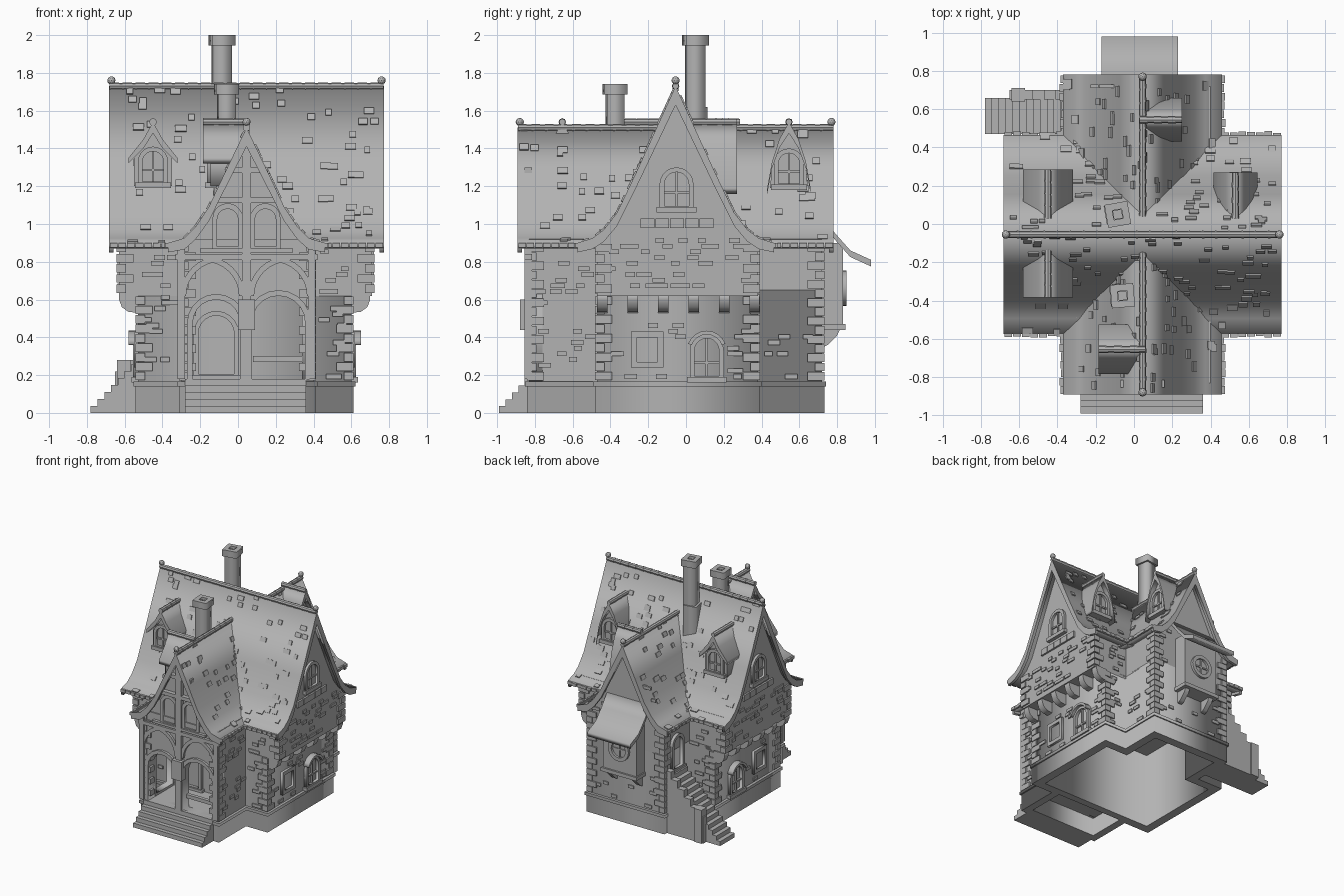
import bpy, bmesh, math, random
from mathutils import Matrix, Vector

random.seed(4)
cube = bpy.data.objects.get("Cube")
if cube:
    bpy.data.objects.remove(cube)

stone = bpy.data.materials.new("plain_grey")
stone.use_nodes = True
GREY = (0.45, 0.45, 0.45, 1)
stone.diffuse_color = GREY
stone.node_tree.nodes["Principled BSDF"].inputs["Base Color"].default_value = GREY

# Each frame turns (u, v, depth) into world space
X, Y, Z = Vector((1, 0, 0)), Vector((0, 1, 0)), Vector((0, 0, 1))
FRAMES = {"x": (Y, Z, X), "y": (X, Z, -Y), "z": (X, Y, Z)}


def basis(a, b, c):
    return Matrix((a, b, c)).transposed().to_4x4()


def add(name, mesh):
    ob = bpy.data.objects.new(name, mesh)
    mesh.materials.clear()
    mesh.materials.append(stone)
    bpy.context.collection.objects.link(ob)
    return ob


def panel(name, axis, p0, p1, outer, *holes):
    """Flat outline with holes, thickened from p0 to p1 along an axis."""
    cu = bpy.data.curves.new(name, "CURVE")
    cu.dimensions, cu.fill_mode, cu.extrude = "2D", "BOTH", abs(p1 - p0) / 2
    for loop in (outer, *holes):
        sp = cu.splines.new("POLY")
        sp.points.add(len(loop) - 1)
        for pt, (u, v) in zip(sp.points, loop):
            pt.co = (u, v, 0, 1)
        sp.use_cyclic_u = True
    tmp = bpy.data.objects.new("outline", cu)
    bpy.context.collection.objects.link(tmp)
    dg = bpy.context.evaluated_depsgraph_get()
    mesh = bpy.data.meshes.new_from_object(tmp.evaluated_get(dg))
    bpy.data.objects.remove(tmp)
    f = FRAMES[axis]
    depth = (p0 + p1) / 2 * (-1 if axis == "y" else 1)
    mesh.transform(basis(*f) @ Matrix.Translation((0, 0, depth)))
    return add(name, mesh)


def blocks(name, mats):
    bm = bmesh.new()
    for m in mats:
        bmesh.ops.create_cube(bm, size=1, matrix=m)
    mesh = bpy.data.meshes.new(name)
    bm.to_mesh(mesh)
    bm.free()
    return add(name, mesh)


def span(x0, x1, y0, y1, z0, z1):
    return Matrix.LocRotScale(((x0 + x1) / 2, (y0 + y1) / 2, (z0 + z1) / 2), None,
                              (x1 - x0, y1 - y0, z1 - z0))


def slab(axis, pos, t, u0, u1, v0, v1):
    a, b = pos - t / 2, pos + t / 2
    return span(a, b, u0, u1, v0, v1) if axis == "x" else span(u0, u1, a, b, v0, v1)


def arc(u, v, r, a0, a1, n):
    return [(u + r * math.cos(math.radians(a0 + (a1 - a0) * i / n)),
             v + r * math.sin(math.radians(a0 + (a1 - a0) * i / n))) for i in range(n + 1)]


def ring(u, v, r, n, turn=0):
    return arc(u, v, r, turn, turn + 360, n)[:-1]


def arch(c, half, z0, z1):
    return [(c - half, z0), (c + half, z0)] + arc(c, z1 - half, half, 0, 180, 10)


def grow(poly, d):
    """Offset a right-angled outline outward."""
    out = []
    for i, p in enumerate(poly):
        a, b = Vector(poly[i - 1]), Vector(poly[(i + 1) % len(poly)])
        e, f = (Vector(p) - a).normalized(), (b - Vector(p)).normalized()
        out.append((p[0] + d * (e.y + f.y), p[1] - d * (e.x + f.x)))
    return out


def mirror(c, half):
    return [(c - u, z) for u, z in reversed(half)] + [(c + u, z) for u, z in half if u > 0]


# Roofs: curved shell, barge boards, shingles, ridge tiles and finials
def ridge(name, axis, c, z, p0, p1, r=0.02):
    bm = bmesh.new()
    d = X if axis == "x" else Y
    n = max(2, round((p1 - p0) / 0.07))
    step = (p1 - p0) / n
    rot = d.to_track_quat("Z", "Y").to_matrix().to_4x4()
    for i in range(n):
        t = p0 + step * (i + 0.5)
        pos = (t, c, z) if axis == "x" else (c, t, z)
        bmesh.ops.create_cone(bm, cap_ends=True, segments=8, radius1=r, radius2=r * 0.85,
                              depth=step, matrix=Matrix.Translation(pos) @ rot)
    mesh = bpy.data.meshes.new(name)
    bm.to_mesh(mesh)
    bm.free()
    add(name, mesh)


def roof(name, axis, c, half, p0, p1, shingles=0, boards=()):
    def shell(drop):
        top = mirror(c, half)
        w = half[-1][0]
        low = [(u, z - drop * (0.5 + 0.5 * (1 - abs(u - c) / w))) for u, z in top]
        return top + low[::-1]
    panel(name, axis, p0, p1, shell(0.06))
    ridge(name + "_ridge", axis, c, half[0][1], p0, p1, 0.02)
    for e in boards:
        panel(name + "_barge_board", axis, e - 0.012, e + 0.012, shell(0.1))
        bm = bmesh.new()
        pos = (e, c, half[0][1] + 0.03) if axis == "x" else (c, e, half[0][1] + 0.03)
        bmesh.ops.create_icosphere(bm, subdivisions=2, radius=0.022, matrix=Matrix.Translation(pos))
        mesh = bpy.data.meshes.new(name + "_finial")
        bm.to_mesh(mesh)
        bm.free()
        add(name + "_finial", mesh)
    along, across = (X, Y) if axis == "x" else (Y, X)
    mats = []
    for s in (-1, 1):
        for (u0, z0), (u1, z1) in zip(half, half[1:]):
            d = across * s * (u1 - u0) + Z * (z1 - z0)
            length = d.length
            d.normalize()
            nrm = along.cross(d)
            nrm = nrm if nrm.z > 0 else -nrm
            for i in range(int(shingles * length)):
                k = random.random()
                pos = (along * random.uniform(p0 + 0.03, p1 - 0.03) + across * (c + s * (u0 + (u1 - u0) * k))
                       + Z * (z0 + (z1 - z0) * k) + nrm * 0.002)
                size = Matrix.Diagonal((random.uniform(0.03, 0.06), 0.035, 0.012, 1))
                mats.append(Matrix.Translation(pos) @ basis(along, d, nrm) @ size)
        # ragged row of tiles along the eave
        n = round((p1 - p0) / 0.045)
        for i in range(n):
            u, z = half[-1]
            pos = along * (p0 + (i + 0.5) * (p1 - p0) / n) + across * (c + s * u) + Z * (z - 0.012)
            if shingles:
                mats.append(Matrix.LocRotScale(pos, None, along * 0.04 + across * random.uniform(0.02, 0.04) + Z * 0.025))
    if mats:
        blocks(name + "_shingles", mats)


MAIN = [(0, 1.73), (0.21, 1.27), (0.31, 1.06), (0.38, 0.97), (0.44, 0.925), (0.52, 0.9)]
WING = [(0, 1.51), (0.12, 1.26), (0.2, 1.09), (0.27, 0.985), (0.33, 0.925), (0.415, 0.9)]
roof("main_roof", "x", -0.055, MAIN, -0.68, 0.77, 80, (-0.67, 0.76))
roof("front_wing_roof", "y", 0.045, WING, -0.89, -0.1, 40, (-0.88,))
roof("back_wing_roof", "y", 0.045, WING, 0.0, 0.78, 40, (0.77,))

# Lower walls: hollow ring, open underneath
FOOT = [(-0.53, -0.47), (0.6, -0.47), (0.6, 0.38), (0.4, 0.38), (0.4, 0.72),
        (-0.3, 0.72), (-0.3, 0.38), (-0.53, 0.38)]
CROSS = FOOT[:1] + [(-0.3, -0.47), (-0.3, -0.83), (0.4, -0.83), (0.4, -0.47)] + FOOT[1:]
panel("lower_walls", "z", 0, 0.65, FOOT, grow(FOOT, -0.06))
panel("plinth", "z", 0, 0.14, grow(CROSS, 0.012), grow(CROSS, -0.05))
panel("plinth_ledge", "z", 0.14, 0.165, grow(CROSS, 0.022), grow(CROSS, -0.05))
blocks("upper_walls", [span(-0.63, 0.71, -0.47, 0.38, 0.62, 0.93), span(-0.3, 0.4, -0.83, 0.72, 0.64, 0.92)])


def gable(name, axis, c, w, half, p0, p1):
    prof = [(u, z - 0.04) for u, z in half if u < w]
    panel(name, axis, p0, p1, mirror(c, prof + [(w, 0.9)]))


gable("right_gable", "x", -0.05, 0.42, MAIN, 0.63, 0.71)
gable("left_gable", "x", -0.05, 0.42, MAIN, -0.63, -0.55)
gable("front_gable", "y", 0.045, 0.35, WING, -0.82, -0.75)
gable("back_gable", "y", 0.045, 0.35, WING, 0.65, 0.72)

# Open porch with two front arches and one side arch
ARCHES = [(-0.115, 0.125, 0.6), (0.215, 0.14, 0.62)]
panel("porch_front", "y", -0.83, -0.76, [(-0.3, 0.15), (0.4, 0.15), (0.4, 0.66), (-0.3, 0.66)],
      *[arch(c, h, 0.18, t) for c, h, t in ARCHES])
for c, h, t in ARCHES:
    panel("porch_arch_stones", "y", -0.85, -0.82, arch(c, h + 0.03, 0.18, t + 0.03), arch(c, h, 0.17, t))
side = [(-0.8, 0.15), (-0.45, 0.15), (-0.45, 0.66), (-0.8, 0.66)]
panel("porch_right_wall", "x", 0.34, 0.4, side)
panel("porch_left_wall", "x", -0.3, -0.24, side, arch(-0.63, 0.11, 0.2, 0.58))
blocks("porch_floor", [span(-0.29, 0.39, -0.8, -0.45, 0.15, 0.18)])
blocks("porch_rail", [span(0.08, 0.35, -0.8, -0.77, 0.27, 0.3)])
blocks("front_steps", [span(-0.28, 0.36, -0.99 + i * 0.034, -0.8, i * 0.036, i * 0.036 + 0.036) for i in range(5)])

# Timber frame on the front gable
beams = [(-0.33, 0.42, 0.81, 0.84), (0.02, 0.07, 0.18, 1.45), (-0.13, 0.22, 1.11, 1.14), (-0.07, 0.16, 1.27, 1.3),
         (-0.32, -0.28, 0.18, 0.9), (0.37, 0.41, 0.18, 0.9), (-0.2, 0.29, 0.85, 0.87)]
blocks("timber_beams", [slab("y", -0.835, 0.04, *b) for b in beams])
blocks("centre_bracket", [span(0, 0.09, -0.88, -0.82, 0.44, 0.6)])
for s in (-1, 1):
    for cu, a in ((0.22, 90), (0.14, 0)):
        lo, hi = (a, a + 90) if s > 0 else (90 - a, 180 - a)
        c = 0.045 + s * cu
        panel("curved_brace", "y", -0.85, -0.82, arc(c, 0.62, 0.21, lo, hi, 8) + arc(c, 0.62, 0.18, hi, lo, 8))
    c = 0.045 + s * 0.1
    panel("gable_arch_frame", "y", -0.84, -0.81, arch(c, 0.08, 0.86, 1.11), arch(c, 0.055, 0.88, 1.08))


# Windows and doors
def window(name, axis, pos, c, half, z0, z1, bars=True):
    panel(name + "_frame", axis, pos - 0.02, pos + 0.02, arch(c, half, z0, z1),
          arch(c, half - 0.025, z0 + 0.025, z1 - 0.025))
    items = [slab(axis, pos, 0.06, c - half - 0.015, c + half + 0.015, z0 - 0.01, z0 + 0.02)]
    if bars:
        items += [slab(axis, pos, 0.02, c - 0.006, c + 0.006, z0, z1 - 0.02),
                  slab(axis, pos, 0.02, c - half, c + half, z0 + half, z0 + half + 0.012)]
    blocks(name + "_bars", items)


for side, up, low in (("right", 0.71, 0.605), ("left", -0.63, -0.535)):
    window(side + "_gable_window", "x", up, -0.05, 0.09, 1.07, 1.3)
    blocks(side + "_string_course", [slab("x", up, 0.03, -0.24 + i * 0.078, -0.167 + i * 0.078, 0.98, 1.03) for i in range(5)])
    window(side + "_arched_door", "x", low, 0.11, 0.09, 0.17, 0.42)
    panel(side + "_door_hood", "x", low - 0.045, low + 0.045, arc(0.11, 0.33, 0.105, 20, 160, 8) + arc(0.11, 0.33, 0.085, 160, 20, 8))
    panel(side + "_square_window", "x", low - 0.015, low + 0.015, [(-0.29, 0.24), (-0.12, 0.24), (-0.12, 0.43), (-0.29, 0.43)],
          [(-0.26, 0.27), (-0.15, 0.27), (-0.15, 0.4), (-0.26, 0.4)])
    # stone brackets under the overhang
    s = 1 if up > 0 else -1
    x = 0.6 if s > 0 else -0.53
    for i in range(6):
        y = -0.47 + i * 0.161
        panel(side + "_bracket", "y", y, y + 0.055, [(x, 0.63), (x + s * 0.1, 0.63), (x + s * 0.1, 0.6),
              (x + s * 0.085, 0.56), (x + s * 0.05, 0.535), (x, 0.53)])
window("porch_door", "y", -0.475, -0.115, 0.12, 0.18, 0.54, False)
window("stair_door", "x", -0.305, 0.56, 0.08, 0.48, 0.78, False)

# Oriel and lean-to roof at the back
blocks("oriel", [span(-0.12, 0.19, 0.7, 0.83, 0.46, 0.9), span(-0.13, 0.2, 0.7, 0.845, 0.44, 0.47)])
lean = [(0.7, 1.07), (0.79, 0.95), (0.87, 0.86), (0.98, 0.81)]
panel("oriel_roof", "x", -0.17, 0.23, lean + [(y, z - 0.035) for y, z in lean[::-1]])
panel("round_window", "y", 0.82, 0.85, ring(0.035, 0.66, 0.095, 20), ring(0.035, 0.66, 0.065, 20))
blocks("round_window_bars", [span(0.029, 0.041, 0.82, 0.838, 0.58, 0.74), span(-0.04, 0.11, 0.82, 0.838, 0.654, 0.666)])
for x in (-0.1, 0.13):
    panel("oriel_bracket", "x", x, x + 0.04, [(0.71, 0.45), (0.82, 0.45), (0.8, 0.41), (0.75, 0.36), (0.71, 0.34)])

# Outside staircase
n = 13
blocks("side_stairs", [span(-0.78 + i * 0.036, -0.29, 0.47, 0.66, i * 0.037, i * 0.037 + 0.037) for i in range(n)])
blocks("stair_parapet", [span(-0.65 + i * 0.06, -0.59 + i * 0.06, 0.65, 0.7, 0, 0.22 + i * 0.06) for i in range(6)]
       + [span(-0.64, -0.57, 0.64, 0.71, 0, 0.28)])


# Dormers
def dormer(name, axis, c, front, back, half, w, z0):
    s = 1 if front > back else -1
    face = front - s * 0.04
    roof(name + "_roof", axis, c, half, min(front, back), max(front, back))
    body = [(u, z - 0.03) for u, z in half if u < w] + [(w, half[-1][1]), (w, z0)]
    panel(name + "_body", axis, min(face, back), max(face, back), mirror(c, body))
    window(name + "_window", axis, face, c, w * 0.8, z0, z0 + 0.21)


PITCHED = [(0, 1.54), (0.05, 1.45), (0.13, 1.35)]
POINTED = [(0, 1.54), (0.05, 1.45), (0.09, 1.33), (0.115, 1.19)]
dormer("front_dormer", "y", -0.45, -0.385, -0.13, PITCHED, 0.1, 1.2)
dormer("back_dormer", "y", -0.45, 0.285, 0.03, PITCHED, 0.1, 1.2)
dormer("back_pointed_dormer", "y", 0.53, 0.27, 0.03, POINTED, 0.1, 1.19)
dormer("front_wing_dormer", "x", -0.655, -0.185, 0.06, PITCHED, 0.1, 1.2)
dormer("back_wing_dormer", "x", 0.545, 0.25, 0.03, POINTED, 0.1, 1.19)

# Chimneys
for name, x, y, z0, z1, turn in (("tall", -0.085, 0.05, 1.25, 2, 55), ("short", -0.06, -0.375, 1.15, 1.74, 50)):
    panel(name + "_chimney_base", "z", z0, z1 - 0.38, ring(x - 0.01, y, 0.078, 4, turn))
    panel(name + "_chimney", "z", z0, z1 - 0.02, ring(x, y, 0.066, 4, turn), ring(x, y, 0.03, 4, turn))
    panel(name + "_chimney_cap", "z", z1 - 0.055, z1, ring(x, y, 0.086, 4, turn), ring(x, y, 0.035, 4, turn))

# Corner stones
quoins = []
corners = [(x, y, 0.17, 0.62) for x in (-0.53, 0.6) for y in (-0.47, 0.38)]
corners += [(x, y, 0.63, 0.9) for x in (-0.63, 0.71) for y in (-0.47, 0.38)]
corners += [(x, y, 0.17, 0.9) for x in (-0.3, 0.4) for y in (-0.83, 0.72)]
for x, y, z0, z1 in corners:
    n = round((z1 - z0) / 0.05)
    for i in range(n):
        a, b = (0.09, 0.05) if i % 2 else (0.05, 0.09)
        sx, sy = math.copysign(1, x), math.copysign(1, y)
        pos = (x + sx * (0.012 - a / 2), y + sy * (0.012 - b / 2), z0 + (i + 0.5) * (z1 - z0) / n)
        quoins.append(Matrix.LocRotScale(pos, None, (a, b, 0.044)))
blocks("corner_stones", quoins)

# Scattered raised bricks, kept clear of the openings
bricks = []


def scatter(axis, pos, u0, u1, v0, v1, n, *keep):
    for i in range(n):
        u, v = random.uniform(u0, u1), v0 + 0.03 * random.randrange(max(1, int((v1 - v0) / 0.03)))
        if not any(a < u < b and c < v < d for a, b, c, d in keep):
            w = random.uniform(0.02, 0.035)
            bricks.append(slab(axis, pos, 0.018, u - w, u + w, v, v + 0.025))


for up, low in ((0.71, 0.6), (-0.63, -0.53)):
    scatter("x", up, -0.42, 0.33, 0.66, 0.95, 35)
    scatter("x", low, -0.42, 0.33, 0.18, 0.5, 35, (-0.33, -0.08, 0.2, 0.45), (-0.02, 0.24, 0.1, 0.47))
for x in (-0.3, 0.4):
    scatter("x", x, 0.43, 0.68, 0.18, 0.85, 20, (0.44, 0.68, 0.4, 0.82))
scatter("x", 0.4, -0.78, -0.5, 0.18, 0.85, 20)
for y in (-0.47, 0.38):
    for a, b in ((-0.5, -0.33), (0.43, 0.57)):
        scatter("y", y, a, b, 0.18, 0.88, 16)
scatter("y", 0.72, -0.25, 0.35, 0.18, 1.2, 45, (-0.2, 0.26, 0.32, 1.1))
blocks("wall_bricks", bricks)
